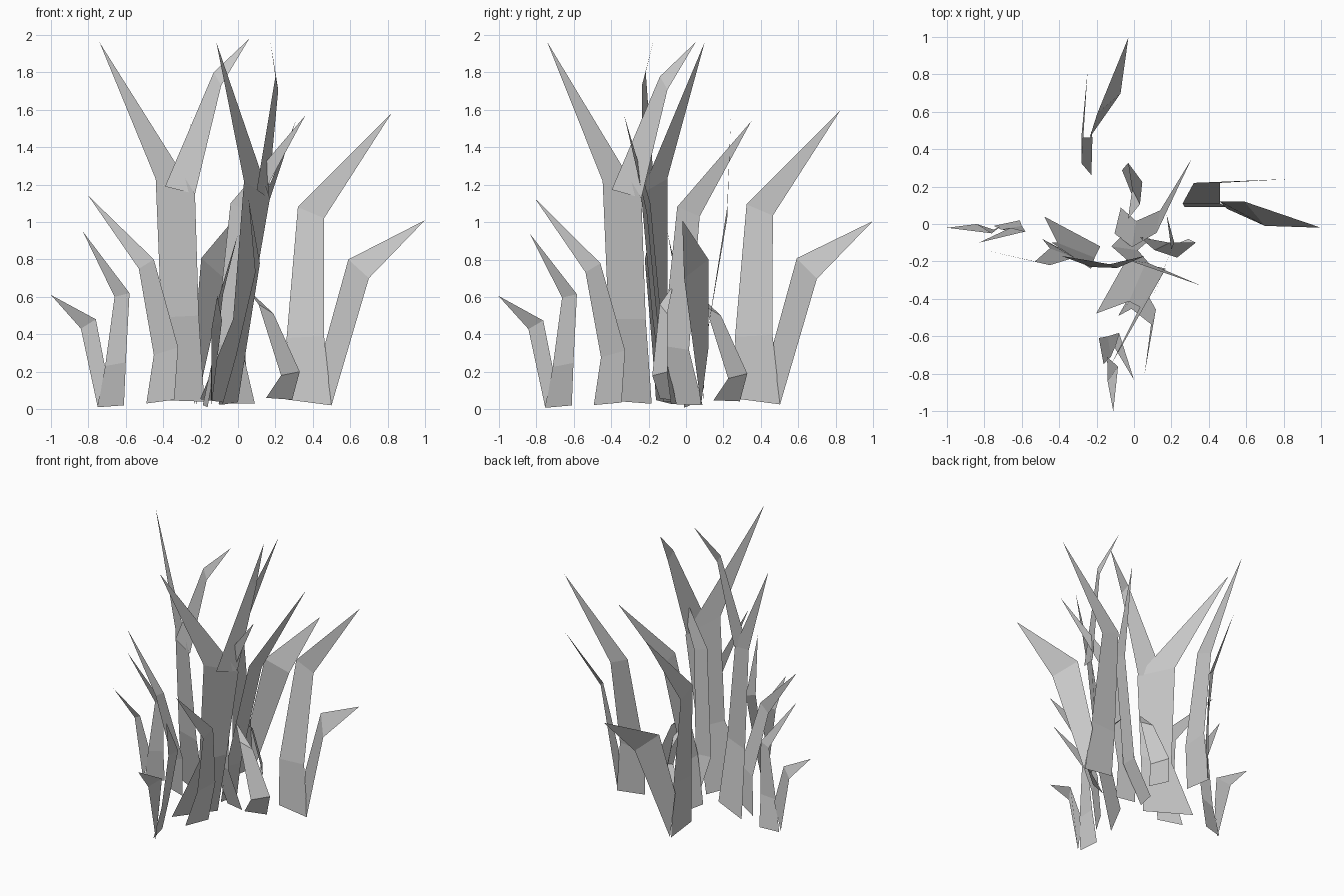
import bpy
from math import radians
from mathutils import Matrix

default_cube = bpy.data.objects.get("Cube")
if default_cube:
    bpy.data.objects.remove(default_cube, do_unlink=True)

# One pale grey for every blade
grey = bpy.data.materials.new("pale_grey")
grey.use_nodes = True
colour = (0.6, 0.6, 0.6, 1.0)
grey.diffuse_color = colour
grey.node_tree.nodes["Principled BSDF"].inputs["Base Color"].default_value = colour

# The second tuft is the first one turned a quarter and tipped slightly
tufts = {
    "side_to_side": Matrix.Identity(4),
    "front_to_back": Matrix.Translation((-0.155, 0, 0))
    @ Matrix.Rotation(radians(88.6), 4, "Z")
    @ Matrix.Rotation(0.08, 4, "X"),
}


def blade(name, left_edge, right_edge, tip):
    """Flat folded blade: strips between two edges, closed by a pointed tip."""
    points = [p for pair in zip(left_edge, right_edge) for p in pair] + [tip]
    last = len(points) - 1
    faces = [(i, i + 1, i + 3, i + 2) for i in range(0, last - 2, 2)]
    faces.append((last - 2, last - 1, last))
    for tuft_name, placement in tufts.items():
        mesh = bpy.data.meshes.new(f"{name}_{tuft_name}")
        mesh.from_pydata(points, [], faces)
        mesh.transform(placement)
        mesh.materials.append(grey)
        mesh.update()
        blade_object = bpy.data.objects.new(mesh.name, mesh)
        bpy.context.collection.objects.link(blade_object)


# Tall trunk with a second blade forking off its top
blade("tall_outward_blade",
      left_edge=[(-.48, .04, .05), (-.41, -.10, .49), (-.44, -.10, 1.23)],
      right_edge=[(-.18, -.12, .04), (-.21, -.18, .50), (-.23, -.24, 1.15)],
      tip=(-.74, .10, 1.96))
blade("tall_inward_blade",
      left_edge=[(-.39, -.17, 1.19), (-.13, -.215, 1.80)],
      right_edge=[(-.23, -.23, 1.15), (-.09, -.235, 1.73)],
      tip=(.06, -.17, 1.98))

# Left side blades
blade("left_middle_blade",
      left_edge=[(-.49, -.08, .03), (-.45, -.13, .29), (-.53, -.20, .75)],
      right_edge=[(-.34, -.16, .05), (-.32, -.18, .33), (-.45, -.22, .80)],
      tip=(-.80, -.14, 1.14))
blade("left_upright_blade",
      left_edge=[(-.75, -.01, .01), (-.71, -.03, .23), (-.66, -.02, .60)],
      right_edge=[(-.61, .02, .02), (-.60, -.01, .25), (-.58, -.04, .62)],
      tip=(-.83, -.10, .95))
blade("left_outer_blade",
      left_edge=[(-.75, -.03, .01), (-.84, .00, .43)],
      right_edge=[(-.71, -.01, .22), (-.76, -.05, .48)],
      tip=(-1.0, -.02, .61))

# Centre blade
blade("centre_tall_blade",
      left_edge=[(-.05, -.05, .03), (-.12, -.12, .35), (-.04, -.19, 1.10)],
      right_edge=[(.09, -.08, .03), (.02, -.14, .33), (.08, -.21, 1.05)],
      tip=(.36, -.33, 1.57))

# Right side blades
blade("right_short_blade",
      left_edge=[(.15, -.14, .06), (.23, -.18, .18), (.11, -.14, .56)],
      right_edge=[(.29, -.08, .05), (.33, -.10, .20), (.19, -.10, .51)],
      tip=(.03, -.07, .66))
blade("right_tall_blade",
      left_edge=[(.27, .09, .05), (.26, .11, .38), (.32, .22, 1.08)],
      right_edge=[(.50, .09, .02), (.46, .11, .39), (.46, .22, 1.02)],
      tip=(.82, .24, 1.58))
blade("right_outer_blade",
      left_edge=[(.46, .12, .33), (.59, .12, .80)],
      right_edge=[(.50, .08, .02), (.70, -.01, .70)],
      tip=(1.0, -.02, 1.01))
